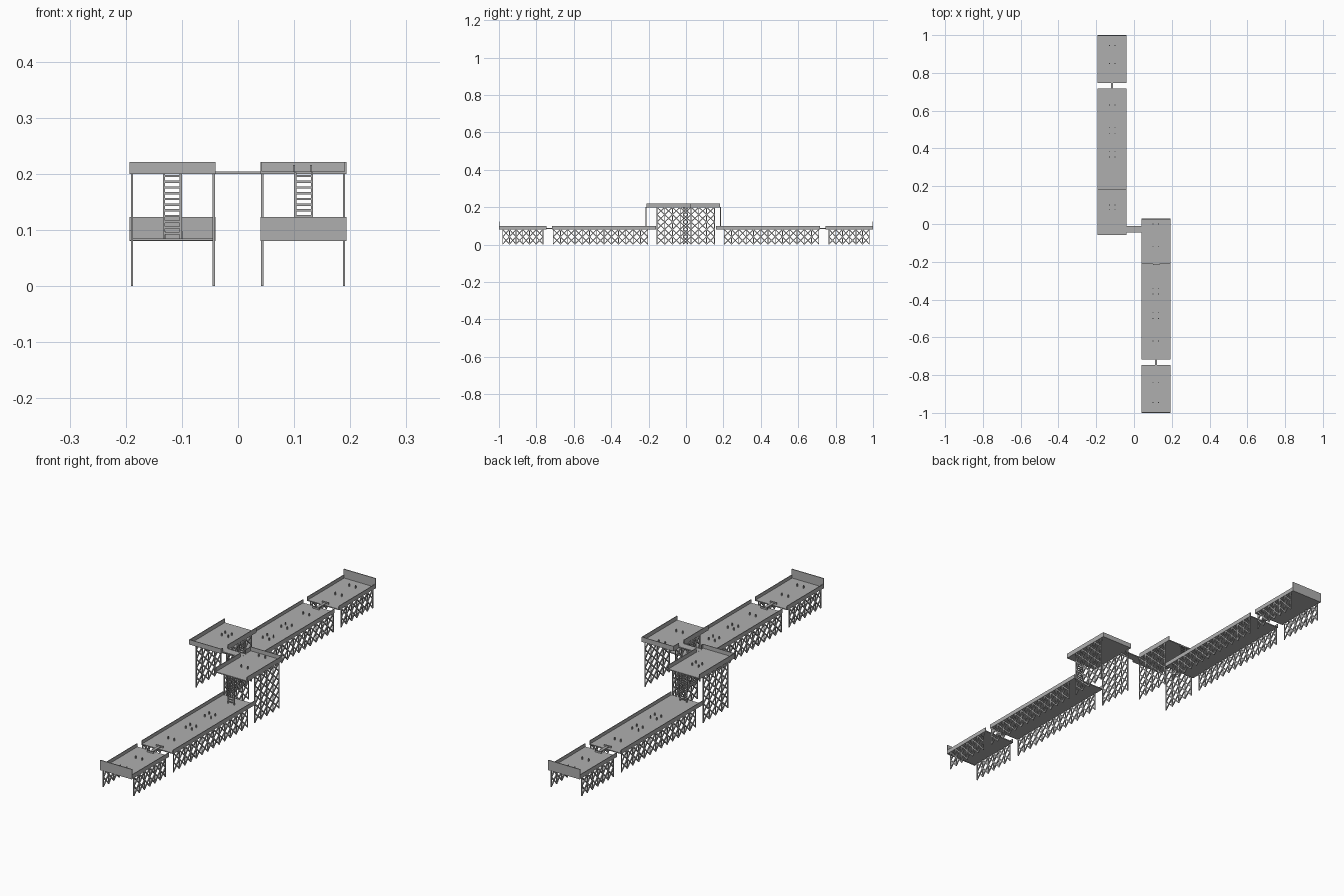
import bpy, bmesh, math
from mathutils import Matrix, Vector

if "Cube" in bpy.data.objects:
    bpy.data.objects.remove(bpy.data.objects["Cube"])

grey = bpy.data.materials.new("plain_grey")
grey.diffuse_color = (0.43, 0.43, 0.43, 1)
grey.use_nodes = True
grey.node_tree.nodes["Principled BSDF"].inputs["Base Color"].default_value = grey.diffuse_color


def add_box(bm, lo, hi):
    c = [(a + b) / 2 for a, b in zip(lo, hi)]
    d = [abs(b - a) for a, b in zip(lo, hi)]
    bmesh.ops.create_cube(bm, size=1, matrix=Matrix.Translation(c) @ Matrix.Diagonal((*d, 1)))


def add_strut(bm, x, p, q, w=0.005, t=0.004):
    # flat bar in the y-z plane between points p and q
    a, b = Vector((x, *p)), Vector((x, *q))
    d = b - a
    rot = Matrix.Rotation(math.atan2(d.z, d.y), 4, 'X')
    bmesh.ops.create_cube(bm, size=1, matrix=Matrix.Translation((a + b) / 2) @ rot
                          @ Matrix.Diagonal((t, d.length, w, 1)))


def finish(name, bm, side):
    # side -1 turns the part half a revolution about the centre
    if side < 0:
        bm.transform(Matrix.Rotation(math.pi, 4, 'Z'))
    me = bpy.data.meshes.new(name)
    bm.to_mesh(me)
    bm.free()
    me.materials.append(grey)
    ob = bpy.data.objects.new(name, me)
    bpy.context.collection.objects.link(ob)


X0, X1 = 0.04, 0.193
LOW, HIGH = 0.081, 0.2


def deck(name, side, y0, y1, z, rail, gap=None):
    # thin floor with a rail along each long side
    bm = bmesh.new()
    add_box(bm, (X0, y0, z), (X1, y1, z + 0.004))
    add_box(bm, (X1 - 0.003, y0, z), (X1, y1, z + rail))
    if gap:
        add_box(bm, (X0, y0, z), (X0 + 0.003, gap[0], z + rail))
        add_box(bm, (X0, gap[1], z), (X0 + 0.003, y1, z + rail))
    else:
        add_box(bm, (X0, y0, z), (X0 + 0.003, y1, z + rail))
    finish(name, bm, side)


def lattice(name, side, y0, y1, top, rows):
    # crossed braces and uprights under both edges of a deck
    bm = bmesh.new()
    n = max(1, round((y1 - y0) / 0.039))
    step, h, base = (y1 - y0) / n, (top - 0.003) / rows, 0.003
    for x in (X0 + 0.003, X1 - 0.004):
        for i in range(n):
            a, b = y0 + i * step, y0 + (i + 1) * step
            for r in range(rows):
                z0, z1 = base + r * h, base + (r + 1) * h
                add_strut(bm, x, (a, z0), (b, z1))
                add_strut(bm, x, (a, z1), (b, z0))
        for i in range(n + 1):
            y = y0 + i * step
            add_strut(bm, x, (y, 0.0), (y, top), 0.004)
    finish(name, bm, side)


def pegs(name, side, spots):
    # small pairs of pegs standing on the floors
    bm = bmesh.new()
    for y, z in spots:
        for x in (0.1, 0.13):
            add_box(bm, (x - 0.002, y - 0.002, z), (x + 0.002, y + 0.002, z + 0.012))
    finish(name, bm, side)


def wing(label, side, tower, legs, peg_spots):
    t0, t1 = tower
    # low decks
    deck(label + "_end_deck", side, -0.998, -0.747, LOW, 0.018)
    deck(label + "_long_deck", side, -0.717, -0.16, LOW, 0.018)
    lattice(label + "_end_trestle", side, -0.98, -0.765, LOW, 2)
    lattice(label + "_long_trestle", side, -0.71, -0.205, LOW, 2)
    # end wall
    bm = bmesh.new()
    add_box(bm, (X0, -1.0, LOW - 0.001), (X1, -0.996, 0.123))
    finish(label + "_end_wall", bm, side)
    # coupling between the low decks
    bm = bmesh.new()
    add_box(bm, (0.11, -0.765, LOW + 0.003), (0.122, -0.697, LOW + 0.008))
    for y in (-0.765, -0.701):
        add_box(bm, (0.1, y, LOW + 0.003), (0.132, y + 0.004, LOW + 0.011))
    finish(label + "_coupling", bm, side)
    # high platform with closed back
    by = -0.028 * side
    deck(label + "_high_deck", side, t0, t1, HIGH, 0.021, (by - 0.018, by + 0.018))
    bm = bmesh.new()
    add_box(bm, (X0, t1 - 0.003, HIGH), (X1, t1, HIGH + 0.021))
    finish(label + "_back_rail", bm, side)
    lattice(label + "_tower_trestle", side, legs[0], legs[1], HIGH, 5)
    # ladder
    bm = bmesh.new()
    for x in (0.1, 0.13):
        add_box(bm, (x, t0 - 0.004, LOW + 0.004), (x + 0.004, t0, HIGH + 0.002))
    for i in range(11):
        z = LOW + 0.011 + i * 0.0102
        add_box(bm, (0.1, t0 - 0.004, z), (0.134, t0, z + 0.004))
    finish(label + "_ladder", bm, side)
    pegs(label + "_pegs", side, peg_spots)


low = LOW + 0.004
high = HIGH + 0.004
wing("right", 1, (-0.212, 0.028), (-0.155, 0.01),
     [(y, low) for y in (-0.945, -0.84, -0.62, -0.5, -0.47, -0.37, -0.34)]
     + [(-0.12, high), (0.0, high)])
wing("left", -1, (-0.182, 0.058), (-0.152, 0.015),
     [(y, low) for y in (-0.945, -0.85, -0.63, -0.51, -0.48, -0.385, -0.355)]
     + [(-0.1, high), (-0.075, high)])

# bridge between the two high platforms
bm = bmesh.new()
add_box(bm, (-0.046, -0.045, HIGH), (0.046, -0.011, HIGH + 0.0045))
finish("bridge", bm, 1)
